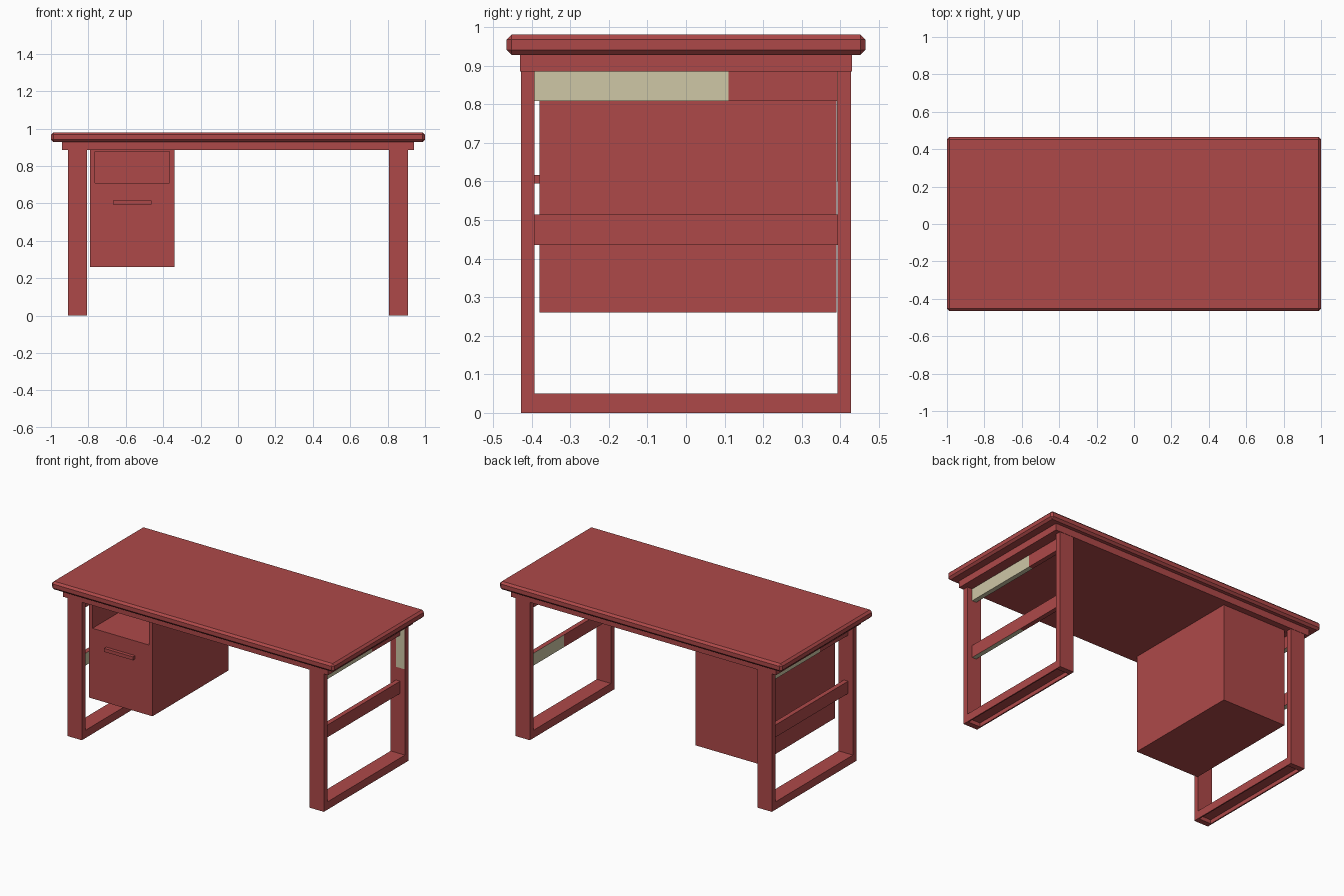
import bpy, bmesh
from mathutils import Vector

if "Cube" in bpy.data.objects:
    bpy.data.objects.remove(bpy.data.objects["Cube"])


def material(name, rgb):
    m = bpy.data.materials.new(name)
    m.diffuse_color = (*rgb, 1)
    m.use_nodes = True
    m.node_tree.nodes["Principled BSDF"].inputs["Base Color"].default_value = m.diffuse_color
    return m


RED = material("red_paint", (0.42, 0.066, 0.066))
BEIGE = material("beige_paint", (0.62, 0.57, 0.38))


def add_box(bm, x, y, z):
    verts = bmesh.ops.create_cube(bm, size=1)["verts"]
    for v in verts:
        v.co = Vector([(a + b) / 2 + c * (b - a) for (a, b), c in zip((x, y, z), v.co)])


def finish(name, bm, mats):
    me = bpy.data.meshes.new(name)
    bm.normal_update()
    bm.to_mesh(me)
    bm.free()
    for m in mats:
        me.materials.append(m)
    ob = bpy.data.objects.new(name, me)
    bpy.context.collection.objects.link(ob)
    return ob


def box(name, x, y, z, mat=RED):
    bm = bmesh.new()
    add_box(bm, x, y, z)
    return finish(name, bm, [mat])


def rail(name, x, z, split, is_beige):
    # long rail cut at y = split, faces coloured by a rule
    bm = bmesh.new()
    add_box(bm, x, (-0.393, 0.393), z)
    bmesh.ops.bisect_plane(bm, geom=bm.verts[:] + bm.edges[:] + bm.faces[:],
                           plane_co=(0, split, 0), plane_no=(0, 1, 0))
    bm.normal_update()
    for f in bm.faces:
        f.material_index = int(is_beige(f.calc_center_median(), f.normal))
    return finish(name, bm, [RED, BEIGE])


# table top with chamfered edges, and the slab under it
top = box("table_top", (-1, 1), (-0.465, 0.465), (0.928, 0.98))
bev = top.modifiers.new("chamfer", "BEVEL")
bev.width = 0.013
bev.segments = 1
box("apron", (-0.94, 0.94), (-0.43, 0.43), (0.885, 0.928))

# side frames: posts, hollow foot bar and two rails
for s, side in ((-1, "left"), (1, "right")):
    def span(a, b):
        return tuple(sorted((s * a, s * b)))
    for t, end in ((-1, "front"), (1, "back")):
        box(f"{side}_{end}_leg", span(0.807, 0.908), tuple(sorted((t * 0.393, t * 0.428))), (0, 0.886))
    box(f"{side}_foot_bar", span(0.807, 0.908), (-0.393, 0.393), (0.025, 0.05))
    box(f"{side}_foot_outer_lip", span(0.9, 0.908), (-0.393, 0.393), (0, 0.025))
    box(f"{side}_foot_inner_lip", span(0.807, 0.815), (-0.393, 0.393), (0, 0.025))
    rail(f"{side}_upper_rail", span(0.843, 0.873), (0.808, 0.886), s * 0.11,
         lambda c, n: s * c.y < 0.11 and s * n.x > -0.5)
    rail(f"{side}_middle_rail", span(0.843, 0.873), (0.435, 0.514), s * 0.03,
         lambda c, n: (s * n.x < -0.5 and s * c.y > 0.03) or (n.z < -0.5 and s * c.y < 0.03))

# beige patch on the inner face of the back right leg
box("leg_patch", (0.845, 0.905), (0.391, 0.3935), (0.6, 0.885), BEIGE)

# drawer cabinet with an open shelf above
X, Y, Z = (-0.79, -0.34), (-0.38, 0.39), (0.26, 0.886)
box("cabinet_drawer_block", X, Y, (Z[0], 0.71))
box("cabinet_left_wall", (X[0], -0.765), Y, (0.71, Z[1]))
box("cabinet_right_wall", (-0.365, X[1]), Y, (0.71, Z[1]))
box("cabinet_back_wall", (-0.765, -0.365), (0.365, Y[1]), (0.71, Z[1]))
box("cabinet_ceiling", (-0.765, -0.365), (Y[0], 0.365), (0.876, Z[1]))
box("drawer_handle", (-0.667, -0.463), (-0.402, -0.38), (0.594, 0.616))
